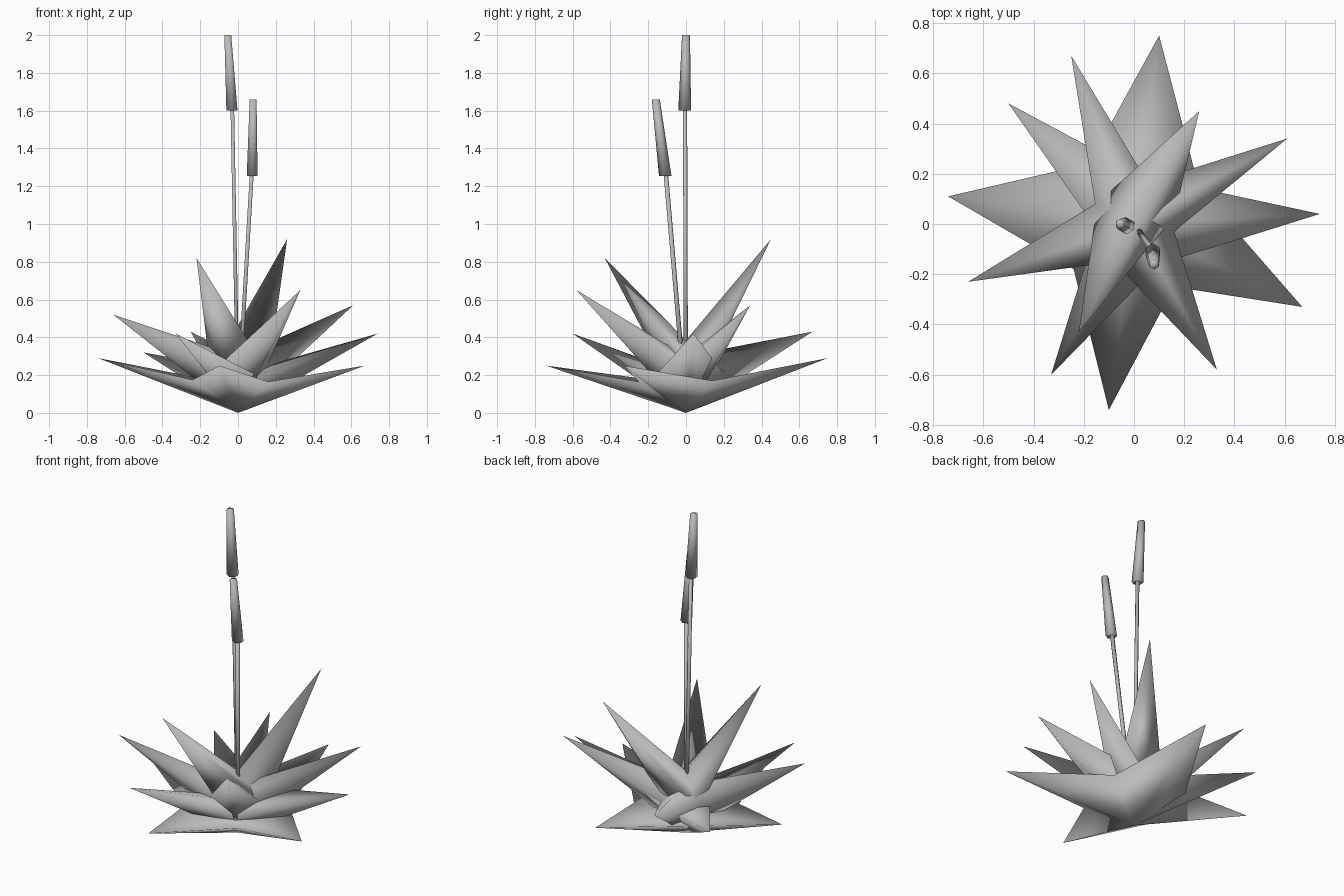
import bpy
import bmesh
from mathutils import Vector

cube = bpy.data.objects.get("Cube")
if cube:
    bpy.data.objects.remove(cube, do_unlink=True)

# One plain grey for the whole plant
grey = bpy.data.materials.new("plain grey")
grey.use_nodes = True
grey.diffuse_color = (0.5, 0.5, 0.5, 1)
grey.node_tree.nodes["Principled BSDF"].inputs["Base Color"].default_value = (0.5, 0.5, 0.5, 1)


def finish(name, bm):
    """Turn a closed bmesh into a smooth-shaded grey object."""
    bmesh.ops.recalc_face_normals(bm, faces=bm.faces)
    for face in bm.faces:
        face.smooth = True
    mesh = bpy.data.meshes.new(name)
    bm.to_mesh(mesh)
    bm.free()
    mesh.materials.append(grey)
    bpy.context.collection.objects.link(bpy.data.objects.new(name, mesh))


def leaf_whorl(name, crown, rim):
    """Closed star: tips and notches alternate counter-clockwise round the
    rim, joined to a root below and a crown point above."""
    bm = bmesh.new()
    root = bm.verts.new((0, 0, 0))
    top = bm.verts.new((0, 0, crown))
    ring = [bm.verts.new(p) for p in rim]
    for a, b in zip(ring, ring[1:] + ring[:1]):
        bm.faces.new((root, b, a))
        bm.faces.new((top, a, b))
    finish(name, bm)


def rod(name, start, end, r_start, r_end, sides=6):
    """Tapered tube with level, closed ends."""
    bm = bmesh.new()
    bmesh.ops.create_cone(bm, cap_ends=True, segments=sides,
                          radius1=r_start, radius2=r_end, depth=1)
    for v in bm.verts:
        centre = Vector(end if v.co.z > 0 else start)
        v.co = centre + Vector((v.co.x, v.co.y, 0))
    finish(name, bm)


# Leaf whorls, from the low outer one to the steep inner pair
leaf_whorl("outer_leaves", 0.12, [
    (0.10, 0.75, 0.29), (-0.18, 0.24, 0.18),
    (-0.74, 0.11, 0.29), (-0.24, -0.18, 0.175),
    (-0.10, -0.74, 0.25), (0.16, -0.25, 0.165),
    (0.67, -0.33, 0.25), (0.26, 0.14, 0.17)])
leaf_whorl("lower_middle_leaves", 0.2, [
    (0.74, 0.04, 0.42), (0.04, 0.19, 0.22),
    (-0.50, 0.48, 0.32), (-0.15, -0.02, 0.21),
    (-0.33, -0.60, 0.42), (0.10, -0.16, 0.2)])
leaf_whorl("upper_middle_leaves", 0.3, [
    (0.61, 0.34, 0.57), (0.055, 0.165, 0.25),
    (-0.25, 0.67, 0.43), (-0.155, 0.08, 0.25),
    (-0.66, -0.23, 0.52), (-0.08, -0.15, 0.27),
    (0.33, -0.58, 0.65), (0.16, -0.03, 0.26)])
leaf_whorl("inner_leaves", 0.385, [
    (0.26, 0.45, 0.92), (-0.145, 0.085, 0.21),
    (-0.22, -0.43, 0.82), (0.16, 0.03, 0.21)])

# Flower stalks with tapered heads
rod("tall_stalk", (0, 0, 0.02), (-0.03, -0.005, 1.61), 0.011, 0.011)
rod("tall_flower_head", (-0.032, -0.007, 1.6), (-0.054, 0, 2.0), 0.034, 0.021)
rod("short_stalk", (0, 0, 0.02), (0.073, -0.107, 1.27), 0.012, 0.012)
rod("short_flower_head", (0.075, -0.11, 1.255), (0.08, -0.16, 1.66), 0.033, 0.021)
